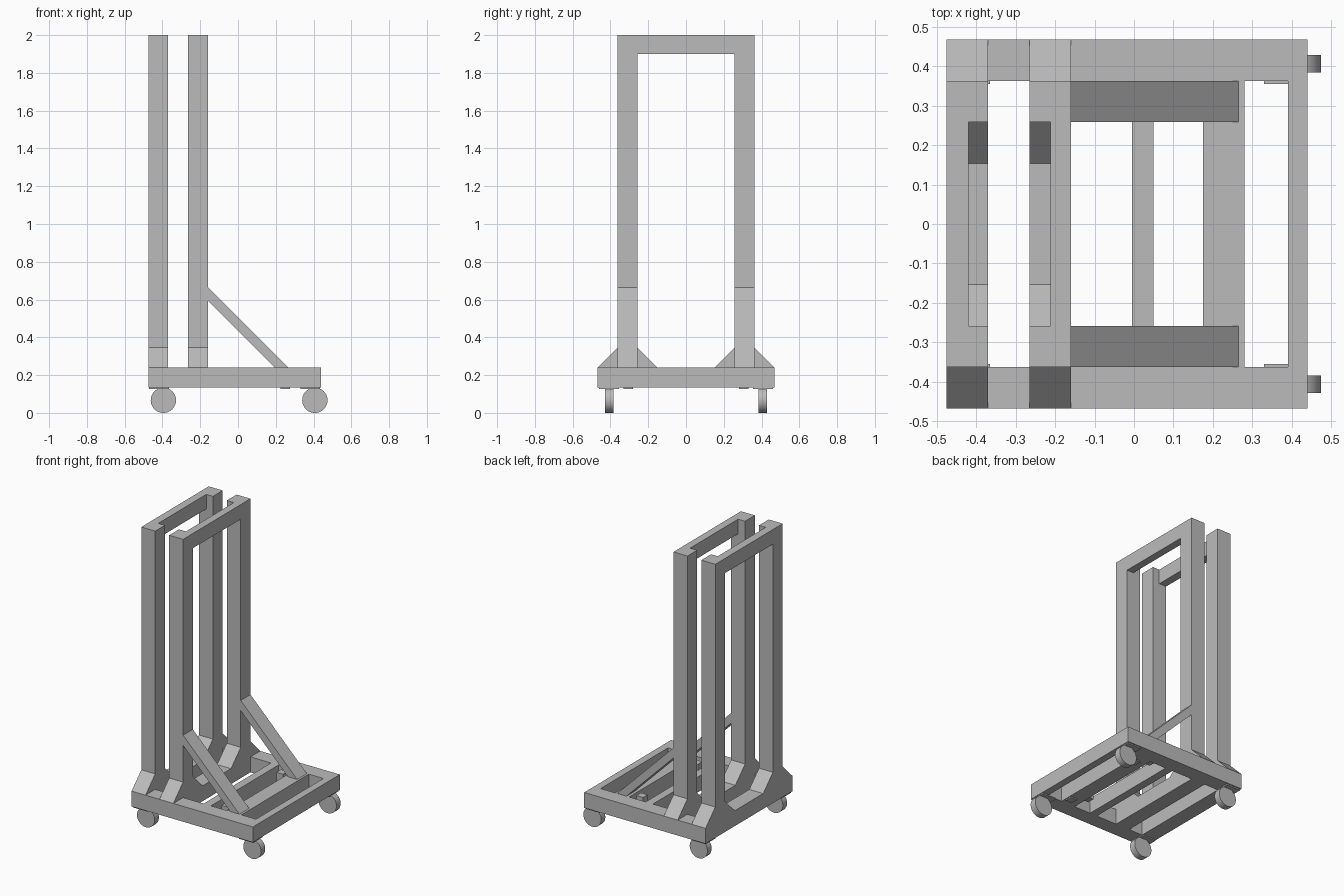
import bpy, math

cube = bpy.data.objects.get("Cube")
if cube:
    bpy.data.objects.remove(cube, do_unlink=True)

grey = bpy.data.materials.new("painted grey")
grey.use_nodes = True
colour = (0.5, 0.5, 0.5, 1)
grey.diffuse_color = colour
grey.node_tree.nodes["Principled BSDF"].inputs["Base Color"].default_value = colour


def prism(name, profile, axis, lo, hi):
    """Extrude a convex profile along x (profile in y,z) or y (profile in x,z)."""
    def point(p, t):
        return (t, p[0], p[1]) if axis == "x" else (p[0], t, p[1])
    n = len(profile)
    verts = [point(p, lo) for p in profile] + [point(p, hi) for p in profile]
    faces = [tuple(range(n)), tuple(range(2 * n - 1, n - 1, -1))]
    faces += [(i, i + n, (i + 1) % n + n, (i + 1) % n) for i in range(n)]
    mesh = bpy.data.meshes.new(name)
    mesh.from_pydata(verts, [], faces)
    mesh.materials.append(grey)
    obj = bpy.data.objects.new(name, mesh)
    bpy.context.collection.objects.link(obj)
    # Make the normals point outwards
    bpy.context.view_layer.objects.active = obj
    bpy.ops.object.select_all(action="DESELECT")
    obj.select_set(True)
    bpy.ops.object.mode_set(mode="EDIT")
    bpy.ops.mesh.select_all(action="SELECT")
    bpy.ops.mesh.normals_make_consistent(inside=False)
    bpy.ops.object.mode_set(mode="OBJECT")
    return obj


def box(name, x, y, z):
    y0, y1 = sorted(y)
    return prism(name, [(x[0], z[0]), (x[1], z[0]), (x[1], z[1]), (x[0], z[1])], "y", y0, y1)


BOTTOM, DECK, TOP = 0.135, 0.24, 2.0
OUT, RAIL, POST = 0.468, 0.363, 0.258      # steps across the frame
GUSSET = DECK + 0.105
frames = {"outer": (-0.475, -0.37), "inner": (-0.265, -0.16)}

# Cross members of the base
for x in list(frames.values()) + [(-0.005, 0.05), (0.175, 0.28), (0.39, 0.44)]:
    box("cross_member", x, (-RAIL, RAIL), (BOTTOM, DECK))

for side, s in (("front", -1), ("back", 1)):
    box(side + "_rail", (-0.475, 0.44), (s * RAIL, s * OUT), (BOTTOM, DECK))

    # Uprights with a triangular gusset on either side
    for label, x in frames.items():
        box(f"{side}_{label}_post", x, (s * POST, s * RAIL), (DECK, TOP))
        for root, tip in ((RAIL, OUT), (POST, POST - 0.105)):
            prism(f"{side}_{label}_gusset",
                  [(s * root, DECK), (s * tip, DECK), (s * root, GUSSET)], "x", *x)

    # Diagonal brace and the small block below it
    y0, y1 = sorted((s * POST, s * RAIL))
    prism(side + "_brace", [(-0.16, 0.595), (0.195, DECK), (0.265, DECK), (-0.16, 0.665)],
          "y", y0, y1)
    box(side + "_brace_block", (0.1, 0.15), (s * 0.27, s * 0.32), (BOTTOM + 0.04, DECK))
    box(side + "_foot_tab", (0.225, 0.275), (s * 0.28, s * 0.33), (0.127, BOTTOM))

    # Wheels and their mounting plates
    for wheel_x, plate in ((-0.395, (-0.47, -0.365)), (0.407, (0.33, 0.435))):
        box(side + "_wheel_plate", plate, (s * 0.355, s * 0.46), (0.127, BOTTOM))
        bpy.ops.mesh.primitive_cylinder_add(
            vertices=48, radius=0.067, depth=0.045,
            location=(wheel_x, s * 0.406, 0.067), rotation=(math.pi / 2, 0, 0))
        wheel = bpy.context.object
        wheel.name = side + "_wheel"
        wheel.data.materials.append(grey)
        bpy.ops.object.shade_smooth_by_angle(angle=math.radians(30))

# Half-width beams joining the post tops
for label, x in (("outer", (-0.475, -0.42)), ("inner", (-0.212, -0.16))):
    box(label + "_top_beam", x, (-POST, POST), (1.9, TOP))
